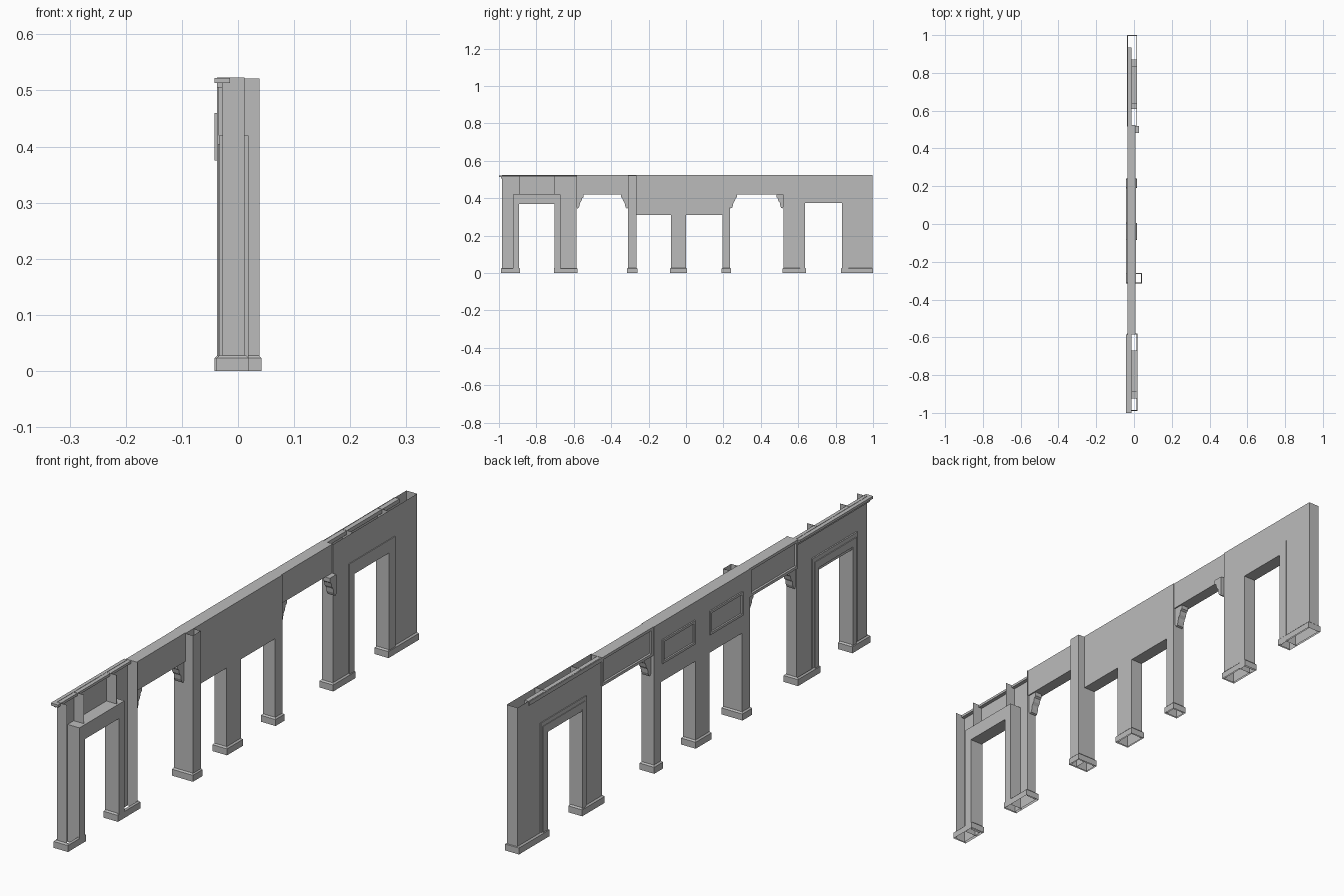
import bpy, bmesh
from mathutils import Vector

cube = bpy.data.objects.get("Cube")
if cube:
    bpy.data.objects.remove(cube)

grey = bpy.data.materials.new("plain grey")
grey.use_nodes = True
grey.diffuse_color = (0.5, 0.5, 0.5, 1)
grey.node_tree.nodes["Principled BSDF"].inputs["Base Color"].default_value = grey.diffuse_color


def finish(name, bm):
    mesh = bpy.data.meshes.new(name)
    bm.to_mesh(mesh)
    bm.free()
    mesh.materials.append(grey)
    obj = bpy.data.objects.new(name, mesh)
    bpy.context.collection.objects.link(obj)
    return obj


def slab(name, outline, x0, x1, open_sides=(), inset=None):
    """Extrude a (y, z) outline along x, with optional open sides or a sunk panel."""
    bm = bmesh.new()
    face = bm.faces.new([bm.verts.new((x0, y, z)) for y, z in outline])
    grown = bmesh.ops.extrude_face_region(bm, geom=[face])["geom"]
    moved = [v for v in grown if isinstance(v, bmesh.types.BMVert)]
    bmesh.ops.translate(bm, verts=moved, vec=(x1 - x0, 0, 0))
    bmesh.ops.recalc_face_normals(bm, faces=bm.faces)
    bm.normal_update()
    top = max(z for y, z in outline)
    gone = []
    for f in bm.faces:
        c, n = f.calc_center_median(), f.normal
        if ("bottom" in open_sides and n.z < -0.9 and c.z < 0.001
                or "top" in open_sides and n.z > 0.9 and c.z > top - 0.001
                or "+x" in open_sides and n.x > 0.9):
            gone.append(f)
    bmesh.ops.delete(bm, geom=gone, context="FACES")
    if inset:
        panel = [f for f in bm.faces if f.normal.x < -0.9]
        bmesh.ops.inset_region(bm, faces=panel, thickness=inset[0])
        bmesh.ops.inset_region(bm, faces=panel, thickness=0.002, depth=-inset[1])
    return finish(name, bm)


def rect(y0, y1, z0, z1):
    return [(y0, z0), (y1, z0), (y1, z1), (y0, z1)]


def portal(y0, y1, top, i0, i1, itop):
    """Outline of a wall or frame with one doorway."""
    return [(y0, 0), (i0, 0), (i0, itop), (i1, itop), (i1, 0), (y1, 0), (y1, top), (y0, top)]


def base(name, x0, x1, y0, y1):
    """Open skirting band around the foot of a pier, sloping in at its top."""
    bm = bmesh.new()
    rings = []
    for z, g in ((0, 0.005), (0.023, 0.005), (0.028, 0)):
        pts = [(x0 - g, y0 - g), (x1 + g, y0 - g), (x1 + g, y1 + g), (x0 - g, y1 + g)]
        rings.append([bm.verts.new((x, y, z)) for x, y in pts])
    for a, b in zip(rings, rings[1:]):
        for i in range(4):
            j = (i + 1) % 4
            bm.faces.new((a[i], a[j], b[j], b[i]))
    finish(name, bm)


TOP = 0.523
ARCH = 0.42

# Central wall with two low openings
slab("central_wall",
     [(-0.31, 0), (-0.265, 0), (-0.265, 0.31), (-0.08, 0.31), (-0.08, 0), (0, 0), (0, 0.31),
      (0.195, 0.31), (0.195, 0), (0.235, 0), (0.235, TOP), (-0.31, TOP)],
     -0.037, 0.011, ("bottom",))
for name, y0, y1, x1 in (("middle_pier_base", -0.08, 0, 0.011),
                         ("left_pier_base", 0.195, 0.235, 0.011),
                         ("tall_pier_base", -0.31, -0.265, 0.037)):
    base(name, -0.037, x1, y0, y1)

# Tall pier standing proud of the wall
slab("tall_pier", rect(-0.31, -0.265, 0, TOP - 0.002), 0.011, 0.038, ("bottom", "top"))

# Raised panels on the central wall
for name, y0, y1 in (("raised_panel_a", 0.005, 0.19), ("raised_panel_b", -0.265, -0.08)):
    slab(name, rect(y0, y1, 0.375, 0.46), -0.042, -0.036, inset=(0.012, 0.004))

# Lintels over the two wide openings, with sunk panels
for name, y0, y1 in (("front_lintel", -0.585, -0.31), ("rear_lintel", 0.235, 0.525)):
    slab(name, rect(y0, y1, ARCH, TOP), -0.035, 0.008, inset=(0.014, 0.006))

# Scroll brackets in the corners of the wide openings
scroll = [(0, 0.42), (0.037, 0.42), (0.037, 0.405), (0.03, 0.4), (0.026, 0.385), (0.018, 0.375),
          (0.016, 0.36), (0.011, 0.348), (0.004, 0.345), (0, 0.352)]
for name, y, side, x0, x1 in (("bracket_a", -0.585, 1, -0.025, 0.003),
                              ("bracket_b", -0.31, -1, -0.025, 0.003),
                              ("bracket_c", 0.235, 1, -0.025, 0.003),
                              ("bracket_d", 0.52, -1, -0.002, 0.026)):
    slab(name, [(y + side * d, z) for d, z in scroll], x0, x1)

# Front doorway: hollow wall open at +x and on top
slab("front_door_wall", portal(-0.985, -0.585, TOP, -0.9, -0.7, 0.37),
     -0.028, 0.012, ("bottom", "top", "+x"))
slab("front_door_frame", portal(-0.925, -0.67, ARCH, -0.893, -0.702, 0.368),
     -0.033, 0.019, ("bottom",))
slab("front_door_trim", portal(-0.915, -0.68, 0.405, -0.893, -0.702, 0.378),
     -0.036, -0.033, ("bottom",))
for name, y in (("front_rib_a", -0.89), ("front_rib_b", -0.705)):
    slab(name, rect(y, y + 0.002, ARCH, TOP), -0.028, 0.012)
for name, y0, y1 in (("front_base_a", -0.985, -0.893), ("front_base_b", -0.702, -0.585)):
    base(name, -0.033, 0.014, y0, y1)

# Rear doorway: hollow wall closed on both faces, open on top
slab("rear_door_wall", portal(0.52, 0.998, TOP, 0.635, 0.835, 0.375),
     -0.031, 0.012, ("bottom", "top"))
slab("rear_door_frame", portal(0.61, 0.87, ARCH, 0.637, 0.833, 0.374),
     -0.034, 0.015, ("bottom",))
slab("rear_door_trim", portal(0.62, 0.86, 0.405, 0.637, 0.833, 0.382),
     -0.036, -0.034, ("bottom",))
for name, y in (("rear_rib_a", 0.635), ("rear_rib_b", 0.835)):
    slab(name, rect(y, y + 0.002, ARCH, TOP), -0.031, 0.012)
for name, y0, y1 in (("rear_base_a", 0.52, 0.637), ("rear_base_b", 0.833, 0.995)):
    base(name, -0.033, 0.012, y0, y1)

# Cornices: stepped moulding over the front doorway, ledge inside the rear one
for name, y0, y1, z0, x0, x1 in (("cornice_lower", -0.99, -0.585, 0.505, -0.037, -0.028),
                                 ("cornice_upper", -1.0, -0.585, 0.513, -0.042, -0.014),
                                 ("rear_ledge", 0.525, 0.935, 0.508, -0.034, -0.014)):
    slab(name, rect(y0, y1, z0, TOP - 0.001), x0, x1)
